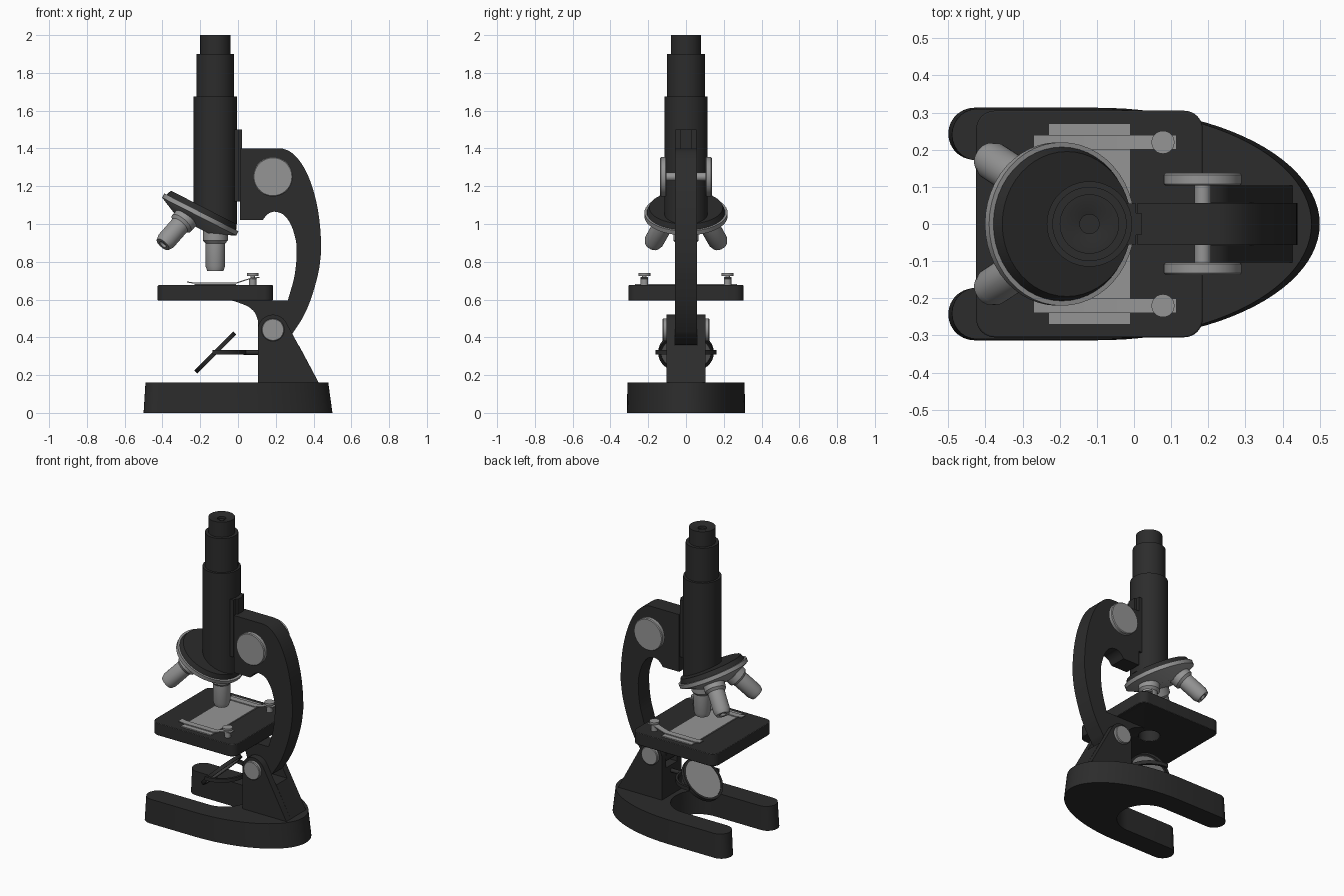
import bpy, bmesh, math
from mathutils import Vector, Matrix

if "Cube" in bpy.data.objects:
    bpy.data.objects.remove(bpy.data.objects["Cube"])

def material(name, v):
    m = bpy.data.materials.new(name)
    m.diffuse_color = (v, v, v, 1)
    m.use_nodes = True
    m.node_tree.nodes["Principled BSDF"].inputs["Base Color"].default_value = m.diffuse_color
    return m

BLACK = material("black_enamel", 0.025)
METAL = material("metal", 0.3)

def finish(name, bm, mat, angle=35):
    bmesh.ops.recalc_face_normals(bm, faces=bm.faces)
    me = bpy.data.meshes.new(name)
    bm.to_mesh(me)
    bm.free()
    ob = bpy.data.objects.new(name, me)
    bpy.context.collection.objects.link(ob)
    me.materials.append(mat)
    bpy.ops.object.select_all(action='DESELECT')
    ob.select_set(True)
    bpy.context.view_layer.objects.active = ob
    bpy.ops.object.shade_smooth_by_angle(angle=math.radians(angle))
    return ob

def arc(cx, cy, rx, ry, a0, a1, n):
    return [(cx + rx * math.cos(math.radians(a0 + (a1 - a0) * i / n)),
             cy + ry * math.sin(math.radians(a0 + (a1 - a0) * i / n))) for i in range(n + 1)]

def spline(pts, n=5):
    """Smooth Catmull-Rom line through the points."""
    v = [Vector(p) for p in pts]
    v = [2 * v[0] - v[1]] + v + [2 * v[-1] - v[-2]]
    out = []
    for a, b, c, d in zip(v, v[1:], v[2:], v[3:]):
        for i in range(n):
            t = i / n
            out.append(tuple(0.5 * (2 * b + (c - a) * t + (2 * a - 5 * b + 4 * c - d) * t * t
                                    + (3 * b - a - 3 * c + d) * t ** 3)))
    return out + [tuple(pts[-1])]

def prism(name, pts, axis, lo, hi, mat, top=lambda u, v: (u, v)):
    """Extrude an outline along y or z; top() may reshape the far end."""
    bm = bmesh.new()
    place = (lambda u, v, w: (u, w, v)) if axis == 'y' else (lambda u, v, w: (u, v, w))
    a = [bm.verts.new(place(u, v, lo)) for u, v in pts]
    b = [bm.verts.new(place(*top(u, v), hi)) for u, v in pts]
    bm.faces.new(a)
    bm.faces.new(b)
    for i in range(len(a)):
        j = (i + 1) % len(a)
        bm.faces.new((a[i], a[j], b[j], b[i]))
    return finish(name, bm, mat)

def box(name, x0, x1, y0, y1, z0, z1, mat):
    return prism(name, [(x0, y0), (x1, y0), (x1, y1), (x0, y1)], 'z', z0, z1, mat)

def lathe(name, profile, origin, direction, mat, closed=False, n=48):
    """Spin (radius, height) points around a direction."""
    bm = bmesh.new()
    v = [bm.verts.new((r, 0, z)) for r, z in profile]
    e = [bm.edges.new(p) for p in zip(v, v[1:])]
    if closed:
        e.append(bm.edges.new((v[-1], v[0])))
    bmesh.ops.spin(bm, geom=v + e, cent=(0, 0, 0), axis=(0, 0, 1), angle=2 * math.pi, steps=n)
    bmesh.ops.remove_doubles(bm, verts=bm.verts, dist=1e-5)
    rot = Vector(direction).to_track_quat('Z', 'Y').to_matrix().to_4x4()
    bm.transform(Matrix.Translation(origin) @ rot)
    return finish(name, bm, mat)

def bevel(ob, width):
    m = ob.modifiers.new("bevel", 'BEVEL')
    m.width, m.segments, m.limit_method = width, 2, 'ANGLE'
    m.angle_limit = math.radians(50)

# Horseshoe base, tapering a little upward
half = arc(-0.1, 0, 0.6, 0.313, 0, 90, 24) + arc(-0.43, 0.243, 0.07, 0.07, 90, 270, 14)
half += arc(-0.09, 0, 0.173, 0.173, 90, 0, 14)
base = half + [(x, -y) for x, y in half[-2:0:-1]]
prism("base", base, 'z', 0, 0.16, BLACK, lambda x, y: (x * 0.968 - 0.006, y * 0.99))

# Fork post: two cheeks and a solid block between them
cheek = [(0.105, 0.155), (0.43, 0.155)] + arc(0.185, 0.44, 0.08, 0.08, 28, 180, 16)
for s, side in ((1, "left"), (-1, "right")):
    prism(side + "_post_cheek", cheek, 'y', s * 0.058, s * 0.103, BLACK)
prism("post_block", [(0.105, 0.155), (0.43, 0.155), (0.322, 0.358), (0.105, 0.358)],
      'y', -0.058, 0.058, BLACK)

# Curved arm with the stage bracket at its foot
arm = [(0.01, 1.02), (0.01, 1.4)] + arc(0.22, 0.87, 0.22, 0.53, 90, 0, 20)
arm += spline([(0.44, 0.85), (0.425, 0.74), (0.385, 0.6), (0.34, 0.5), (0.285, 0.415)])
arm += arc(0.185, 0.44, 0.08, 0.08, -40, -180, 12)
arm += spline([(0.105, 0.49), (0.09, 0.53), (0.055, 0.562), (0.01, 0.581), (-0.035, 0.596)], 3)
arm += spline([(0.264, 0.596), (0.3, 0.73), (0.311, 0.865), (0.297, 0.95), (0.27, 1.015),
               (0.235, 1.053), (0.19, 1.065), (0.155, 1.05), (0.13, 1.02)])
prism("arm", arm, 'y', -0.057, 0.057, BLACK)

# Focus knobs and hinge knobs
lathe("focus_axle", [(0, -0.12), (0.022, -0.12), (0.022, 0.12), (0, 0.12)],
      (0.185, 0, 1.25), (0, 1, 0), METAL)
for s, side in ((1, "left"), (-1, "right")):
    lathe(side + "_focus_knob", [(0, 0.103), (0.1, 0.103), (0.105, 0.108), (0.105, 0.132),
                                 (0.1, 0.137), (0, 0.137)], (0.185, 0, 1.25), (0, s, 0), METAL)
    lathe(side + "_hinge_knob", [(0, 0.09), (0.06, 0.09), (0.06, 0.12), (0.056, 0.124), (0, 0.124)],
          (0.185, 0, 0.44), (0, s, 0), METAL)

# Body tube with eyepiece
TX = -0.12
lathe("body_tube", [(0, 1.0), (0.115, 1.0), (0.115, 1.675), (0.1, 1.675), (0.1, 1.9), (0.08, 1.9),
                    (0.08, 2.0), (0.06, 2.0), (0.026, 1.99), (0.026, 1.975), (0, 1.975)],
      (TX, 0, 0), (0, 0, 1), BLACK)
box("rack_plate", -0.06, 0.006, -0.055, 0.055, 1.12, 1.5, BLACK)
box("rack", -0.02, 0.02, -0.03, 0.03, 1.12, 1.5, BLACK)

# Tilted revolving nosepiece; all objective axes meet at the apex
apex = Vector((TX, 0, 1.207))
tilt = math.radians(27)
axis = Vector((-math.sin(tilt), 0, -math.cos(tilt)))
lathe("nosepiece_cover", [(0, 0.134), (0.195, 0.134), (0.208, 0.165), (0, 0.165)], apex, axis, BLACK)
lathe("nosepiece_turret", [(0, 0.163), (0.22, 0.163), (0.22, 0.188), (0.1, 0.245), (0, 0.245)],
      apex, axis, METAL)

# Three objectives
objective = [(0, 0.22), (0.066, 0.22), (0.066, 0.295), (0.052, 0.31), (0.052, 0.43), (0.042, 0.457),
             (0.022, 0.457), (0.015, 0.445), (0, 0.445)]
for i in range(3):
    d = Matrix.Rotation(math.radians(120 * i), 3, axis) @ Vector((0, 0, -1))
    lathe("objective_%d" % (i + 1), objective, apex, d, METAL, n=32)

# Stage with light hole
x0, x1, w, r = -0.425, 0.185, 0.305, 0.05
plate = (arc(x1 - r, w - r, r, r, 0, 90, 8) + arc(x0 + r, w - r, r, r, 90, 180, 8)
         + arc(x0 + r, r - w, r, r, 180, 270, 8) + arc(x1 - r, r - w, r, r, 270, 360, 8))
stage = prism("stage", plate, 'z', 0.595, 0.676, BLACK)
cutter = lathe("stage_hole_cutter", [(0, 0.5), (0.065, 0.5), (0.065, 0.8), (0, 0.8)],
               (TX, 0, 0), (0, 0, 1), BLACK)
cutter.hide_render = True
cutter.hide_set(True)
cut = stage.modifiers.new("hole", 'BOOLEAN')
cut.operation, cut.object = 'DIFFERENCE', cutter
box("slide", -0.23, -0.01, -0.27, 0.27, 0.675, 0.683, METAL)

# Stage clips with their pins
low = [(-0.27, 0.69), (-0.23, 0.684), (-0.01, 0.684), (0.07, 0.71), (0.115, 0.714)]
clip = low + [(x, z + 0.006) for x, z in low[::-1]]
for s, side in ((1, "left"), (-1, "right")):
    prism(side + "_clip", clip, 'y', s * 0.2, s * 0.24, METAL)
    lathe(side + "_clip_pin", [(0, 0.67), (0.02, 0.67), (0.02, 0.71), (0.012, 0.712), (0.012, 0.726),
                               (0.031, 0.726), (0.031, 0.74), (0, 0.74)],
          (0.078, s * 0.22, 0), (0, 0, 1), METAL, n=24)

# Tilted mirror in its fork
centre, facing = (TX, 0, 0.32), (-1, 0, 1)
lathe("mirror_rim", [(0.13, -0.011), (0.146, -0.011), (0.146, 0.011), (0.13, 0.011)],
      centre, facing, BLACK, closed=True)
lathe("mirror_glass", [(0, -0.007), (0.132, -0.007), (0.132, 0.007), (0, 0.007)],
      centre, facing, METAL)
fork = arc(TX, 0, 0.162, 0.162, -95, 95, 28) + arc(TX, 0, 0.147, 0.147, 95, -95, 28)
prism("mirror_fork", fork, 'z', 0.308, 0.332, BLACK)
lathe("mirror_rod", [(0, 0.15), (0.013, 0.15), (0.013, 0.24), (0, 0.24)], centre, (1, 0, 0), BLACK, n=20)
bevel(stage, 0.004)
